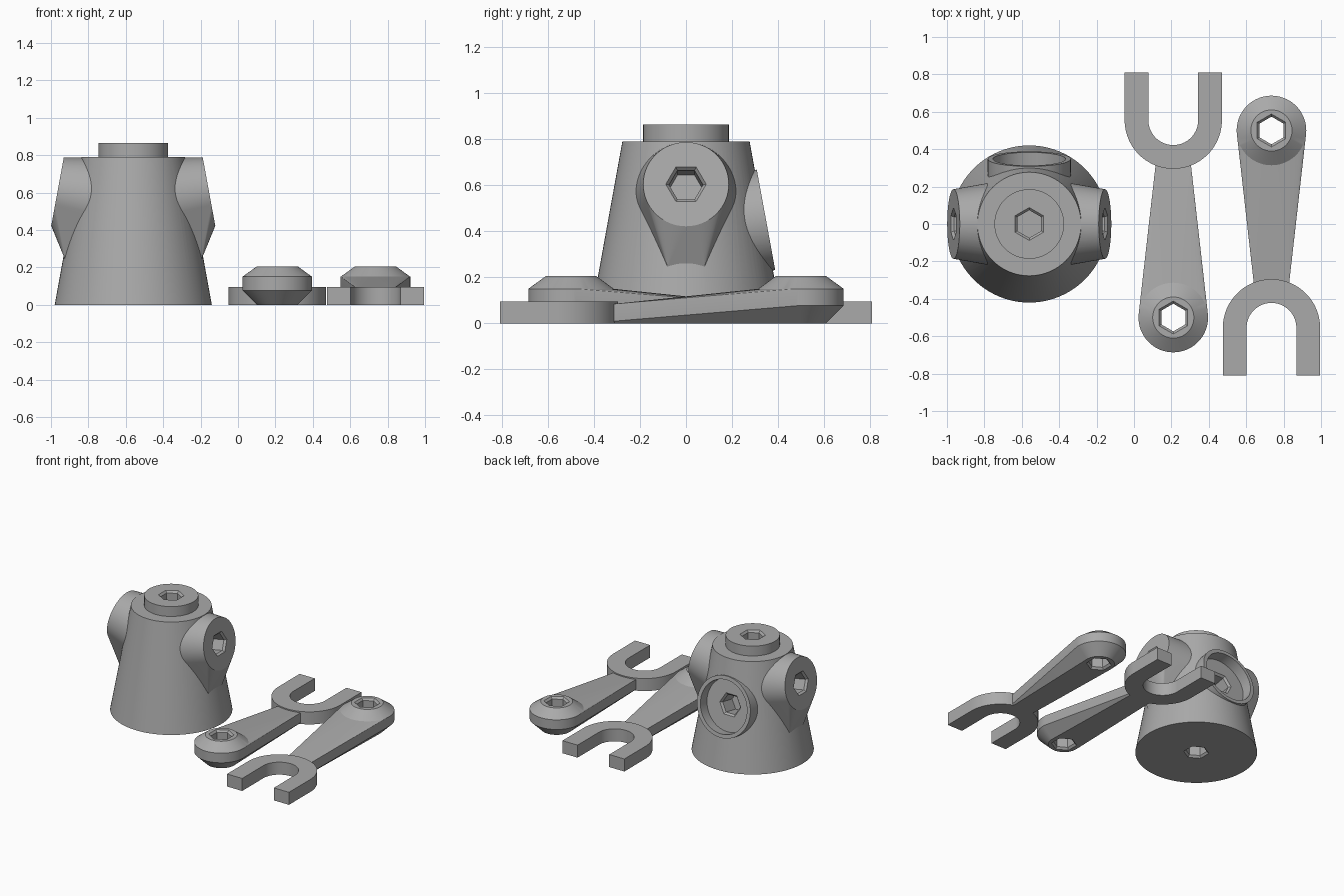
import bpy, bmesh, math
from mathutils import Matrix, Vector

if "Cube" in bpy.data.objects:
    bpy.data.objects.remove(bpy.data.objects["Cube"], do_unlink=True)

# One grey plastic for every part
grey = bpy.data.materials.new("grey_plastic")
grey.use_nodes = True
COLOUR = (0.40, 0.40, 0.40, 1)
grey.diffuse_color = COLOUR
grey.node_tree.nodes["Principled BSDF"].inputs["Base Color"].default_value = COLOUR

SEGS = 96
TILT = math.atan2(0.145, 0.79)      # slope of the body wall


def ring(r, z, n=SEGS):
    """Circle of points with one corner on the y axis."""
    step = 2 * math.pi / n
    return [Vector((r * math.cos(math.pi / 2 + i * step),
                    r * math.sin(math.pi / 2 + i * step), z)) for i in range(n)]


def to_object(name, bm):
    bmesh.ops.recalc_face_normals(bm, faces=bm.faces)
    mesh = bpy.data.meshes.new(name)
    bm.to_mesh(mesh)
    bm.free()
    mesh.materials.append(grey)
    obj = bpy.data.objects.new(name, mesh)
    bpy.context.collection.objects.link(obj)
    return obj


def lathe(name, profile, matrix=Matrix(), n=SEGS):
    """Capped turned solid from (radius, height) pairs."""
    bm = bmesh.new()
    loops = [[bm.verts.new(matrix @ p) for p in ring(r, z, n)] for r, z in profile]
    for a, b in zip(loops, loops[1:]):
        for i in range(n):
            j = (i + 1) % n
            bm.faces.new((a[i], a[j], b[j], b[i]))
    bm.faces.new(loops[0])
    bm.faces.new(loops[-1])
    return to_object(name, bm)


def hull(name, points):
    bm = bmesh.new()
    for p in points:
        bm.verts.new(p)
    res = bmesh.ops.convex_hull(bm, input=bm.verts)
    loose = [v for v in bm.verts if not v.link_faces]
    bmesh.ops.delete(bm, geom=loose, context='VERTS')
    bmesh.ops.dissolve_limit(bm, angle_limit=0.002, verts=bm.verts, edges=bm.edges)
    return to_object(name, bm)


def combine(target, tools, operation):
    """Apply boolean operations and remove the tools."""
    for tool in tools:
        mod = target.modifiers.new("combine", 'BOOLEAN')
        mod.object, mod.operation, mod.solver = tool, operation, 'EXACT'
        graph = bpy.context.evaluated_depsgraph_get()
        mesh = bpy.data.meshes.new_from_object(target.evaluated_get(graph))
        target.modifiers.clear()
        target.data = mesh
        bpy.data.objects.remove(tool, do_unlink=True)


def smooth(obj):
    bpy.ops.object.select_all(action='DESELECT')
    obj.select_set(True)
    bpy.context.view_layer.objects.active = obj
    bpy.ops.object.shade_smooth_by_angle(angle=math.radians(20))


def facing(azimuth, radius, z):
    """Frame on the body wall whose local z points outward."""
    turn = Matrix.Rotation(math.radians(azimuth), 4, 'Z')
    return (turn @ Matrix.Translation((radius, 0, z))
            @ Matrix.Rotation(math.pi / 2 - TILT, 4, 'Y'))


def hex_socket(matrix):
    return lathe("hex_cutter", [(0.088, 0.04), (0.088, 0), (0.074, -0.015),
                                (0.074, -0.13)], matrix, 6)


# Tapered body with a round plug on top
body = lathe("body", [(0.42, 0), (0.277, 0.79), (0.186, 0.79), (0.186, 0.865)])
bosses, cutters = [], []

# Side bosses with a tapered support underneath
for azimuth in (0, 180):
    frame = facing(azimuth, 0.405, 0.605)
    turn = Matrix.Rotation(math.radians(azimuth), 4, 'Z')
    points = [frame @ p for p in ring(0.186, 0) + ring(0.221, -0.2)]
    points += [turn @ Vector((x, y, 0.245)) for x in (0.3, 0.366) for y in (-0.08, 0.08)]
    bosses.append(hull("side_boss", points))
    cutters.append(hex_socket(frame))

# Rear boss with a round recess
rear = facing(90, 0.348, 0.45)
bosses.append(lathe("rear_boss", [(0.222, 0), (0.222, -0.2)], rear))
cutters.append(lathe("recess_cutter", [(0.194, 0.05), (0.194, -0.08)], rear))
cutters.append(hex_socket(rear @ Matrix.Translation((0, 0, -0.08))))

# Top and bottom hex sockets
cutters.append(hex_socket(Matrix.Translation((0, 0, 0.865))))
cutters.append(hex_socket(Matrix.Rotation(math.pi, 4, 'X')))
combine(body, bosses, 'UNION')
combine(body, cutters, 'DIFFERENCE')
body.location.x = -0.56
smooth(body)


def fork_blade():
    """U-shaped prongs, open toward +y."""
    outline = []
    for r, sign in ((0.26, 1), (0.133, -1)):
        arc = [(r * math.cos(math.pi * (1 + i / 48)),
                0.555 + r * math.sin(math.pi * (1 + i / 48))) for i in range(49)]
        side = [(-r, 0.81)] + arc + [(r, 0.81)]
        outline += side[::sign]
    bm = bmesh.new()
    face = bm.faces.new([bm.verts.new((x, y, 0)) for x, y in outline])
    up = bmesh.ops.extrude_face_region(bm, geom=[face])
    bmesh.ops.translate(bm, vec=(0, 0, 0.095),
                        verts=[v for v in up["geom"] if isinstance(v, bmesh.types.BMVert)])
    return to_object("fork", bm)


def make_arm(name):
    """Bevelled head, tapering shank and fork."""
    head = Matrix.Translation((0, -0.5, 0))
    points = [head @ p for p in ring(0.186, 0.15) + ring(0.186, 0.077) + ring(0.108, 0)]
    points += [Vector((x, 0.33, z)) for x in (-0.093, 0.093) for z in (0.008, 0.083)]
    points += [Vector((x, 0.33, 0)) for x in (-0.085, 0.085)]
    arm = hull(name, points)
    cap = lathe("cap", [(0.15, 0.1), (0.186, 0.15), (0.11, 0.205)], head)
    combine(arm, [cap, fork_blade()], 'UNION')
    hole = lathe("hole_cutter", [(0.088, -0.05), (0.088, 0), (0.074, 0.015), (0.074, 0.19),
                                 (0.088, 0.205), (0.088, 0.25)], head, 6)
    combine(arm, [hole], 'DIFFERENCE')
    smooth(arm)
    return arm


# Two arms laid head to tail
front_arm = make_arm("front_arm")
front_arm.location.x = 0.21
back_arm = make_arm("back_arm")
back_arm.location.x = 0.735
back_arm.rotation_euler.z = math.pi
